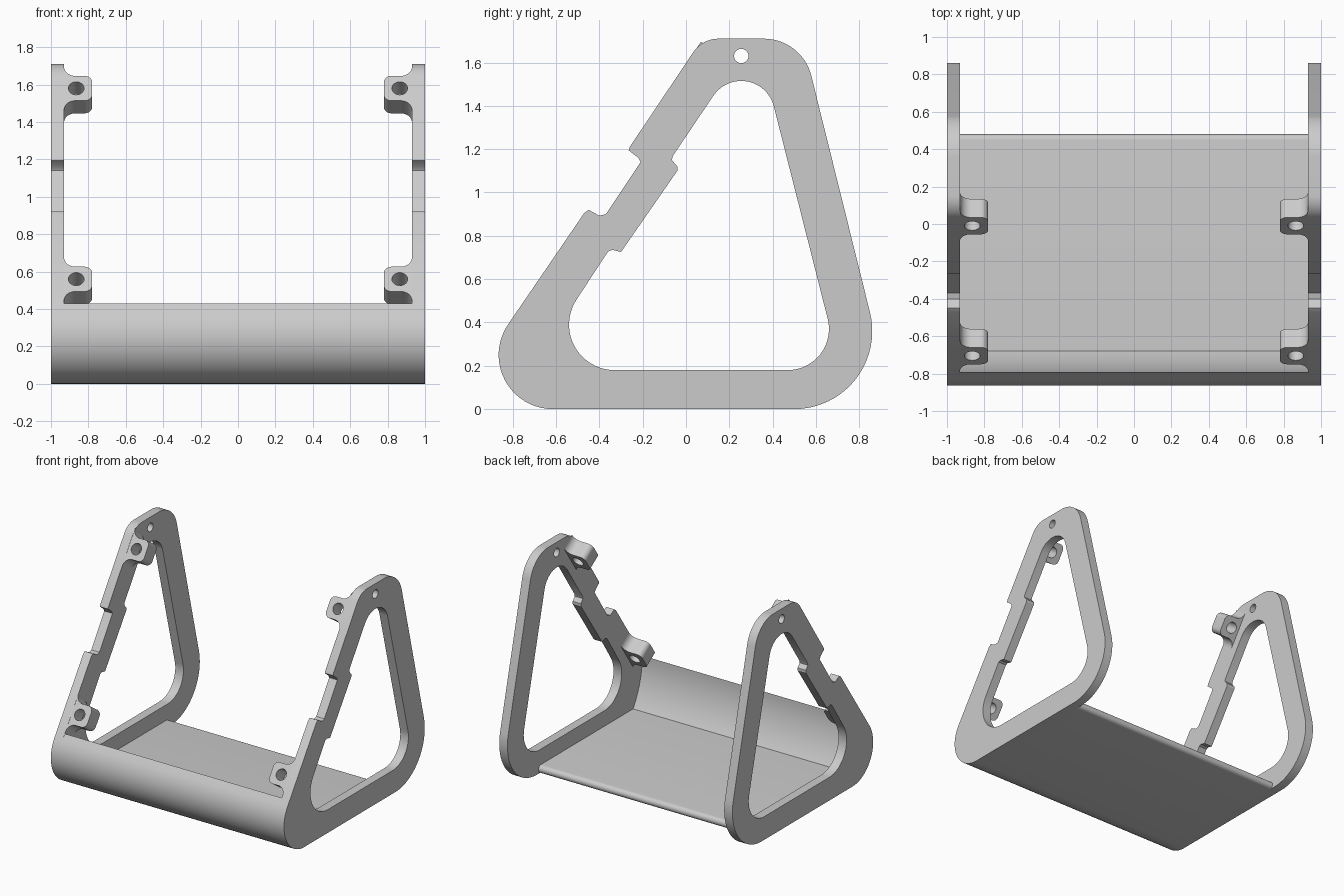
import bpy, bmesh
from math import sin, cos, radians
from mathutils import Vector

cube = bpy.data.objects.get("Cube")
if cube:
    bpy.data.objects.remove(cube, do_unlink=True)

grey = bpy.data.materials.new("light_grey")
grey.use_nodes = True
grey.diffuse_color = (0.6, 0.6, 0.6, 1)
grey.node_tree.nodes["Principled BSDF"].inputs["Base Color"].default_value = (0.6, 0.6, 0.6, 1)

SLANT = 145.7                                   # direction the leaning front edge faces
OUT = Vector((0, cos(radians(SLANT)), sin(radians(SLANT))))
UP = Vector((0, OUT.z, -OUT.y))                 # runs up along the leaning edge
INNER = 0.93                                    # inner face of the side frames


def arc(cx, cy, r, a0, a1, n=20):
    angles = [radians(a0 + (a1 - a0) * i / n) for i in range(n + 1)]
    return [(cx + r * cos(a), cy + r * sin(a)) for a in angles]


def circle(cx, cy, r, n=32):
    return arc(cx, cy, r, 0, 360, n)[:-1]


def prism(name, loops, place, depth):
    """Fill an outline with its holes and extrude it along depth."""
    bm = bmesh.new()
    edges = []
    for loop in loops:
        vs = [bm.verts.new(place(*p)) for p in loop]
        edges += [bm.edges.new((v, vs[i - 1])) for i, v in enumerate(vs)]
    bmesh.ops.triangle_fill(bm, edges=edges, use_beauty=True)
    ext = bmesh.ops.extrude_face_region(bm, geom=bm.faces[:])["geom"]
    bmesh.ops.translate(bm, vec=depth, verts=[e for e in ext if isinstance(e, bmesh.types.BMVert)])
    bmesh.ops.recalc_face_normals(bm, faces=bm.faces[:])
    mesh = bpy.data.meshes.new(name)
    bm.to_mesh(mesh)
    bm.free()
    mesh.materials.append(grey)
    obj = bpy.data.objects.new(name, mesh)
    bpy.context.collection.objects.link(obj)
    bpy.ops.object.select_all(action='DESELECT')
    obj.select_set(True)
    bpy.context.view_layer.objects.active = obj
    bpy.ops.object.shade_smooth_by_angle(angle=radians(32))
    return obj


# Side frame outline, with the recessed step on its leaning edge
front_curve = arc(-0.615, 0.25, 0.25, SLANT, 270)
outer = (front_curve + arc(0.5, 0.36, 0.36, 270, 374)
         + arc(0.36, 1.485, 0.225, 14, 90) + arc(0.15, 1.57, 0.14, 90, SLANT)
         + [(-0.26, 1.21), (-0.265, 1.195), (-0.22, 1.16), (-0.21, 1.14),
            (-0.37, 0.9), (-0.4, 0.893), (-0.45, 0.92), (-0.47, 0.905)])
opening = (arc(-0.33, 0.39, 0.21, SLANT, 270) + arc(0.47, 0.37, 0.19, 270, 374)
           + arc(0.255, 1.36, 0.155, 14, SLANT)
           + [(-0.06, 1.17), (-0.065, 1.15), (-0.04, 1.12), (-0.04, 1.1),
              (-0.3, 0.725), (-0.34, 0.735), (-0.36, 0.727)])
pin_hole = circle(0.255, 1.63, 0.033)

# Mounting tab outline: flared root and rounded free corners
half_tab = arc(0.87, 0.14, 0.06, 0, -90, 10) + arc(0.82, 0.04, 0.04, 90, 180, 10)
tab = half_tab + [(u, -v) for u, v in reversed(half_tab)]
screw_hole = circle(0.865, 0, 0.042)

for side, s in (("left", 1), ("right", -1)):
    prism(side + "_side_frame", [outer, opening, pin_hole],
          lambda y, z: (s * INNER, y, z), (s * (1 - INNER), 0, 0))
    for level, y, z in (("upper", -0.01, 1.58), ("lower", -0.705, 0.56)):
        prism(f"{side}_{level}_mounting_tab", [tab, screw_hole],
              lambda u, v: Vector((s * u, y, z)) + UP * v, OUT * -0.12)

# Floor tray: curved front lip and rounded rear edge
tray = (front_curve + arc(0.45, 0.03, 0.03, -90, 90, 12)
        + arc(-0.131, 0.43, 0.662, 214, 180, 14))
prism("floor_tray", [tray], lambda y, z: (-INNER, y, z), (2 * INNER, 0, 0))
